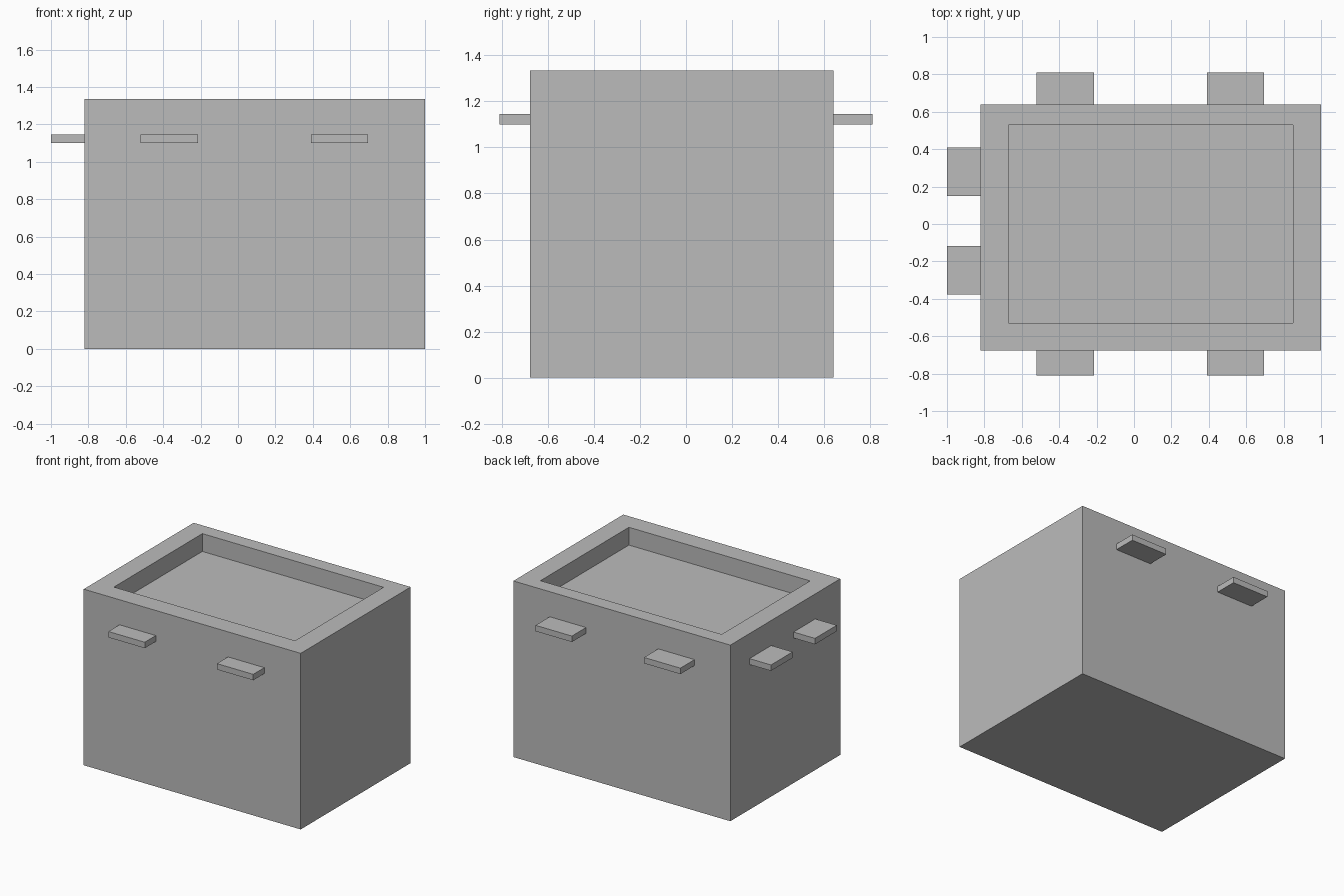
import bpy
import bmesh
from mathutils import Matrix, Vector

cube = bpy.data.objects.get("Cube")
if cube:
    bpy.data.objects.remove(cube, do_unlink=True)

# Single plain grey
grey = bpy.data.materials.new("plain_grey")
grey.use_nodes = True
colour = (0.5, 0.5, 0.5, 1)
grey.diffuse_color = colour
grey.node_tree.nodes["Principled BSDF"].inputs["Base Color"].default_value = colour


def box(name, x, y, z, recess=None):
    """Box from (min, max) ranges; recess = (x range, y range, floor height)."""
    bm = bmesh.new()
    size = [r[1] - r[0] for r in (x, y, z)]
    centre = Vector([sum(r) / 2 for r in (x, y, z)])
    bmesh.ops.create_cube(bm, size=1, matrix=Matrix.Translation(centre) @ Matrix.Diagonal((*size, 1)))
    if recess:
        rx, ry, floor = recess
        top = max(bm.faces, key=lambda f: f.calc_center_median().z)
        # Inset the rim, then sink the inner face
        bmesh.ops.inset_region(bm, faces=[top], thickness=0.1)
        for v in top.verts:
            v.co.x = rx[v.co.x > centre.x]
            v.co.y = ry[v.co.y > centre.y]
        inner = bmesh.ops.extrude_discrete_faces(bm, faces=[top])["faces"][0]
        for v in inner.verts:
            v.co.z = floor
        bmesh.ops.recalc_face_normals(bm, faces=bm.faces)
    mesh = bpy.data.meshes.new(name)
    bm.to_mesh(mesh)
    bm.free()
    mesh.materials.append(grey)
    obj = bpy.data.objects.new(name, mesh)
    bpy.context.collection.objects.link(obj)
    return obj


# Body with a shallow tray in the top
box("body", (-0.82, 1.0), (-0.677, 0.64), (0, 1.335),
    recess=((-0.67, 0.85), (-0.53, 0.53), 1.2))

# Tabs on the front and back walls
tab_z = (1.1, 1.145)
for side, x in (("right", (-0.52, -0.215)), ("left", (0.39, 0.695))):
    box("front_tab_" + side, x, (-0.81, -0.677), tab_z)
    box("back_tab_" + side, x, (0.64, 0.81), tab_z)

# Tabs on the right end wall
for place, y in (("front", (-0.378, -0.117)), ("back", (0.15, 0.41))):
    box("end_tab_" + place, (-1.0, -0.82), y, tab_z)
